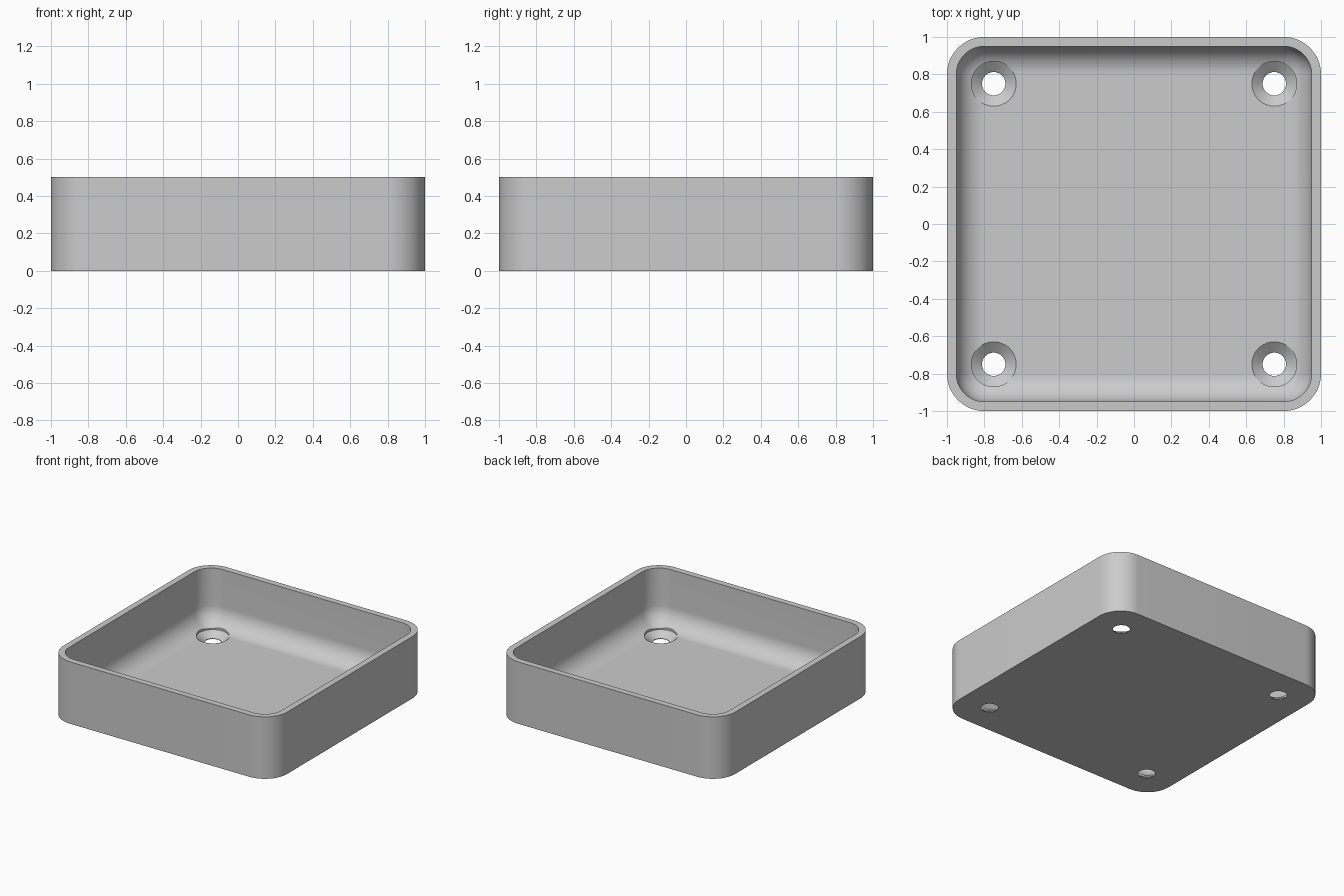
import bpy
import bmesh
import math

HEIGHT, WALL, FLOOR = 0.5, 0.05, 0.05
CORNER, FILLET = 0.2, 0.15
HOLE_POS, HOLE_R, SINK_R = 0.75, 0.0625, 0.12
ARC_STEPS = 16

old = bpy.data.objects.get("Cube")
if old:
    bpy.data.objects.remove(old, do_unlink=True)

grey = bpy.data.materials.new("light_grey")
grey.use_nodes = True
colour = (0.6, 0.6, 0.6, 1)
grey.diffuse_color = colour
grey.node_tree.nodes["Principled BSDF"].inputs["Base Color"].default_value = colour


def rounded_square(inset):
    """Outline of the tray moved inwards, as (x, y) points."""
    centre, radius = 1 - CORNER, max(CORNER - inset, 0)
    points = []
    for quarter in range(4):
        mid = math.radians(45 + 90 * quarter)
        cx = math.copysign(centre, math.cos(mid))
        cy = math.copysign(centre, math.sin(mid))
        for i in range(ARC_STEPS + 1):
            a = math.pi / 2 * (quarter + i / ARC_STEPS)
            points.append((cx + radius * math.cos(a), cy + radius * math.sin(a)))
    return points


def circle(radius, cx, cy, sides=48):
    turn = 2 * math.pi / sides
    return [(cx + radius * math.cos(i * turn), cy + radius * math.sin(i * turn))
            for i in range(sides)]


def loft(name, sections):
    """Skin a stack of (outline, z) sections and cap both ends."""
    bm = bmesh.new()
    rings = [[bm.verts.new((x, y, z)) for x, y in outline] for outline, z in sections]
    for low, high in zip(rings, rings[1:]):
        for i in range(len(low)):
            j = (i + 1) % len(low)
            bm.faces.new((low[i], low[j], high[j], high[i]))
    bm.faces.new(rings[0][::-1])
    bm.faces.new(rings[-1])
    bmesh.ops.remove_doubles(bm, verts=bm.verts[:], dist=1e-5)
    bmesh.ops.recalc_face_normals(bm, faces=bm.faces[:])
    mesh = bpy.data.meshes.new(name)
    bm.to_mesh(mesh)
    bm.free()
    obj = bpy.data.objects.new(name, mesh)
    bpy.context.collection.objects.link(obj)
    mesh.materials.append(grey)
    return obj


# Tray: outer wall, rim, inner wall, then the rounded edge down to the floor
profile = [(0, 0), (0, HEIGHT), (WALL, HEIGHT)]
for i in range(ARC_STEPS + 1):
    a = math.pi / 2 * i / ARC_STEPS
    profile.append((WALL + FILLET * (1 - math.cos(a)),
                    FLOOR + FILLET * (1 - math.sin(a))))
tray = loft("tray", [(rounded_square(inset), z) for inset, z in profile])

# Countersunk screw holes in the four corners
bpy.context.view_layer.objects.active = tray
tray.select_set(True)
for sx in (-1, 1):
    for sy in (-1, 1):
        steps = [(HOLE_R, -0.1), (HOLE_R, 0.004),
                 (SINK_R, FLOOR - 0.001), (SINK_R, 0.3)]
        cutter = loft("screw_hole_cutter",
                      [(circle(r, sx * HOLE_POS, sy * HOLE_POS), z) for r, z in steps])
        cutter.hide_render = True
        cut = tray.modifiers.new("screw_hole", 'BOOLEAN')
        cut.operation = 'DIFFERENCE'
        cut.solver = 'EXACT'
        cut.object = cutter
        bpy.ops.object.modifier_apply(modifier=cut.name)
        bpy.data.objects.remove(cutter, do_unlink=True)

bpy.ops.object.shade_smooth_by_angle(angle=math.radians(30))
